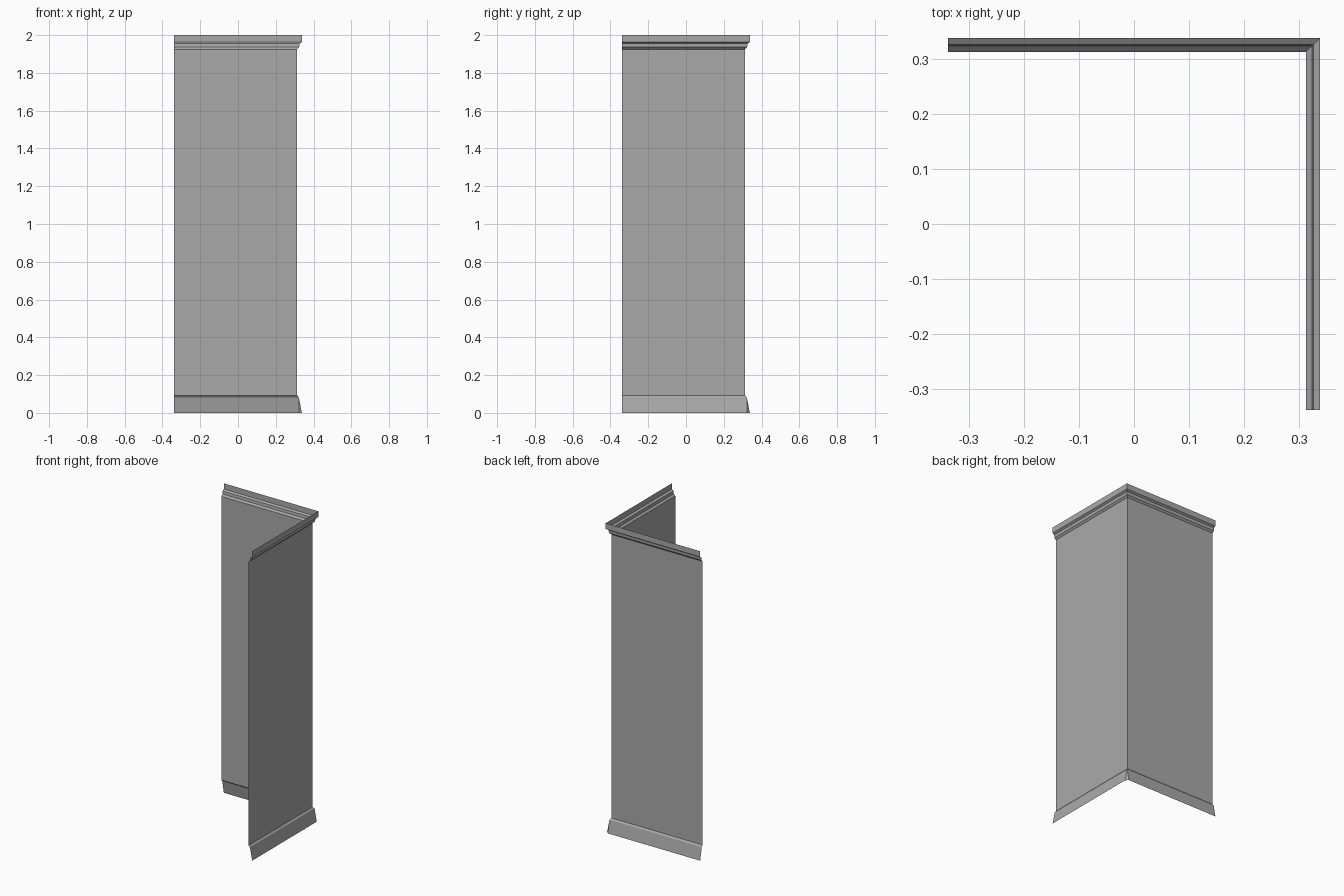
import bpy, bmesh

cube = bpy.data.objects.get("Cube")
if cube:
    bpy.data.objects.remove(cube)

# Single painted plaster colour
GREY = (0.4, 0.4, 0.4, 1)
paint = bpy.data.materials.new("grey_plaster")
paint.use_nodes = True
paint.diffuse_color = GREY
paint.node_tree.nodes["Principled BSDF"].inputs["Base Color"].default_value = GREY

EDGE = 0.338   # open ends of both walls
WALL = 0.313   # plane of the flat wall
LIP = 0.322    # top of the sloping skirting


def corner_strip(name, profile):
    """Sweep an (offset, height) profile along two walls with a mitred corner."""
    bm = bmesh.new()
    rows = [[bm.verts.new(p) for p in ((-EDGE, d, z), (d, d, z), (d, -EDGE, z))]
            for d, z in profile]
    for low, high in zip(rows, rows[1:]):
        for i in range(2):
            bm.faces.new((low[i], high[i], high[i + 1], low[i + 1]))
    return finish(name, bm)


def finish(name, bm):
    mesh = bpy.data.meshes.new(name)
    bm.to_mesh(mesh)
    bm.free()
    mesh.materials.append(paint)
    obj = bpy.data.objects.new(name, mesh)
    bpy.context.collection.objects.link(obj)
    return obj


# Flat wall panels and the moulding along the top
corner_strip("wall_panels", [(WALL, 0.092), (WALL, 1.925)])
corner_strip("crown_moulding", [(WALL, 1.925), (0.324, 1.936), (0.326, 1.955),
                                (EDGE, 1.963), (EDGE, 2.0)])
corner_strip("skirting_cap", [(LIP, 0.082), (WALL, 0.092)])

# Sloping skirting boards, joined by a narrow triangle at the corner
bm = bmesh.new()
peak = bm.verts.new((LIP, LIP, 0.082))
feet = []
for flip in (False, True):
    points = [(-EDGE, LIP, 0.082), (-EDGE, EDGE, 0), (LIP, EDGE, 0)]
    top, end, foot = [bm.verts.new((y, x, z) if flip else (x, y, z))
                      for x, y, z in points]
    loop = [end, top, peak, foot]
    bm.faces.new(loop[::-1] if flip else loop)
    feet.append(foot)
bm.faces.new((feet[0], peak, feet[1]))
finish("skirting_board", bm)
